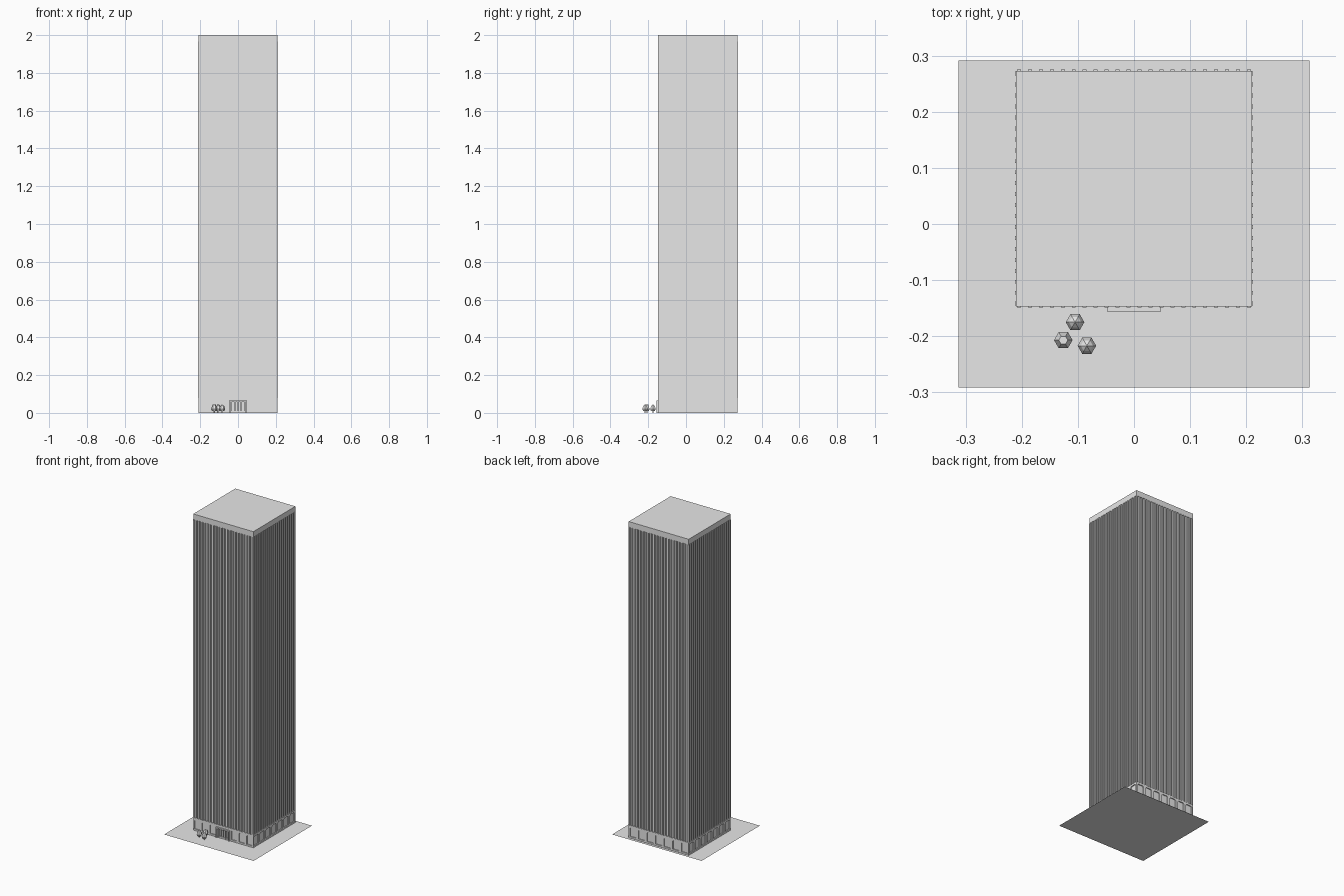
import bpy, bmesh
from math import pi
from mathutils import Matrix, Vector

if "Cube" in bpy.data.objects:
    bpy.data.objects.remove(bpy.data.objects["Cube"])

grey = bpy.data.materials.new("plain grey")
grey.use_nodes = True
grey.diffuse_color = (0.8, 0.8, 0.8, 1)
grey.node_tree.nodes["Principled BSDF"].inputs["Base Color"].default_value = (0.8, 0.8, 0.8, 1)

HALF = 0.21           # half width of the tower
CENTRE_Y = 0.063      # tower sits behind the middle of the plot
BASE_TOP = 0.08
CAP_BOTTOM = 1.965
TOWER = Matrix.Translation((0, CENTRE_Y, 0))


def finish(name, bm, matrix=None):
    bmesh.ops.recalc_face_normals(bm, faces=bm.faces[:])
    mesh = bpy.data.meshes.new(name)
    bm.to_mesh(mesh)
    bm.free()
    mesh.materials.append(grey)
    obj = bpy.data.objects.new(name, mesh)
    if matrix is not None:
        obj.matrix_world = matrix
    bpy.context.collection.objects.link(obj)
    return obj


def add_box(bm, low, high):
    low, high = Vector(low), Vector(high)
    size = Matrix.Diagonal((*(high - low), 1))
    bmesh.ops.create_cube(bm, size=1, matrix=Matrix.Translation((low + high) / 2) @ size)


def box(name, low, high, matrix=None):
    bm = bmesh.new()
    add_box(bm, low, high)
    return finish(name, bm, matrix)


def add_bay(bm, x, width, top):
    """One recessed window with cut upper corners, facing -y."""
    w, o = width / 2 - 0.008, width / 2
    sill, head, cut = 0.01, 0.068, 0.006
    shoulder = head - cut
    outer = [(-o, 0), (o, 0), (o, shoulder), (o, top), (-o, top), (-o, shoulder)]
    inner = [(-w, sill), (w, sill), (w, shoulder), (w - cut, head), (cut - w, head), (-w, shoulder)]
    rings = [[bm.verts.new((x + u, y, z)) for u, z in ring]
             for ring, y in ((outer, -HALF), (inner, -HALF), (inner, -HALF + 0.006))]
    for a, b in zip(rings, rings[1:]):
        for i in range(6):
            j = (i + 1) % 6
            bm.faces.new((a[i], a[j], b[j], b[i]))
    bm.faces.new(rings[2])


# Plot
bm = bmesh.new()
bmesh.ops.create_grid(bm, x_segments=1, y_segments=1, size=1,
                      matrix=Matrix.Diagonal((0.313, 0.2915, 1, 1)))
finish("ground_plot", bm)

# Tower shaft and roof cap
wall = HALF - 0.005
box("tower_shaft", (-wall, -wall, BASE_TOP), (wall, wall, CAP_BOTTOM), TOWER)
box("roof_cap", (-HALF, -HALF, CAP_BOTTOM), (HALF, HALF, 2), TOWER)
box("base_ledge", (-HALF, -HALF, BASE_TOP - 0.002), (HALF, HALF, BASE_TOP), TOWER)

# Fins and window bays, one set on each side
FINS = 22
for k, side in enumerate(("front", "left", "back", "right")):
    turn = TOWER @ Matrix.Rotation(k * pi / 2, 4, "Z")
    bm = bmesh.new()
    for i in range(FINS):
        x = -HALF + 0.005 + i * (2 * HALF - 0.01) / (FINS - 1)
        add_box(bm, (x - 0.0035, -HALF - 0.002, BASE_TOP), (x + 0.0035, -wall, CAP_BOTTOM))
    finish(side + "_fins", bm, turn)

    bm = bmesh.new()
    if side == "front":
        bay = (HALF - 0.048) / 3
        for i in range(3):
            for s in (-1, 1):
                add_bay(bm, s * (0.048 + (i + 0.5) * bay), bay, BASE_TOP)
        add_bay(bm, 0, 0.096, BASE_TOP)
    else:
        bay = 2 * HALF / 7
        for i in range(7):
            add_bay(bm, (i - 3) * bay, bay, BASE_TOP)
    finish(side + "_window_bays", bm, turn)

# Entrance
face, out = -HALF, -HALF - 0.009
box("entrance_canopy", (-0.048, out, 0.058), (0.048, face, 0.066), TOWER)
bm = bmesh.new()
for s in (-1, 1):
    add_box(bm, (s * 0.0445 - 0.0035, out, 0), (s * 0.0445 + 0.0035, face, 0.058))
finish("entrance_posts", bm, TOWER)
bm = bmesh.new()
for i in range(5):
    x = (i - 2) * 0.0165
    add_box(bm, (x - 0.002, face - 0.002, 0), (x + 0.002, face + 0.006, 0.058))
finish("door_mullions", bm, TOWER)

# Shrubs: stacked six-sided rings on a short trunk
PROFILE = [(0.003, 0), (0.003, 0.01), (0.012, 0.01), (0.0165, 0.021), (0.011, 0.036)]
for n, (x, y, tip) in enumerate(((-0.105, -0.175, 0), (-0.126, -0.207, 0.008), (-0.084, -0.217, 0))):
    bm = bmesh.new()
    rings = []
    for r, z in PROFILE + [(tip or 0.0005, 0.045)]:
        circle = bmesh.ops.create_circle(bm, segments=6, radius=r,
                                         matrix=Matrix.Rotation(pi / 2, 4, "Z") @ Matrix.Translation((0, 0, z)))
        rings.append(circle["verts"])
    for a, b in zip(rings, rings[1:]):
        for i in range(6):
            j = (i + 1) % 6
            bm.faces.new((a[i], a[j], b[j], b[i]))
    bm.faces.new(rings[-1])
    finish("shrub_%d" % (n + 1), bm, Matrix.Translation((x, y, 0)) @ Matrix.Rotation(pi / 6, 4, "Z")
           @ Matrix.Rotation(pi / 6, 4, "Z"))
